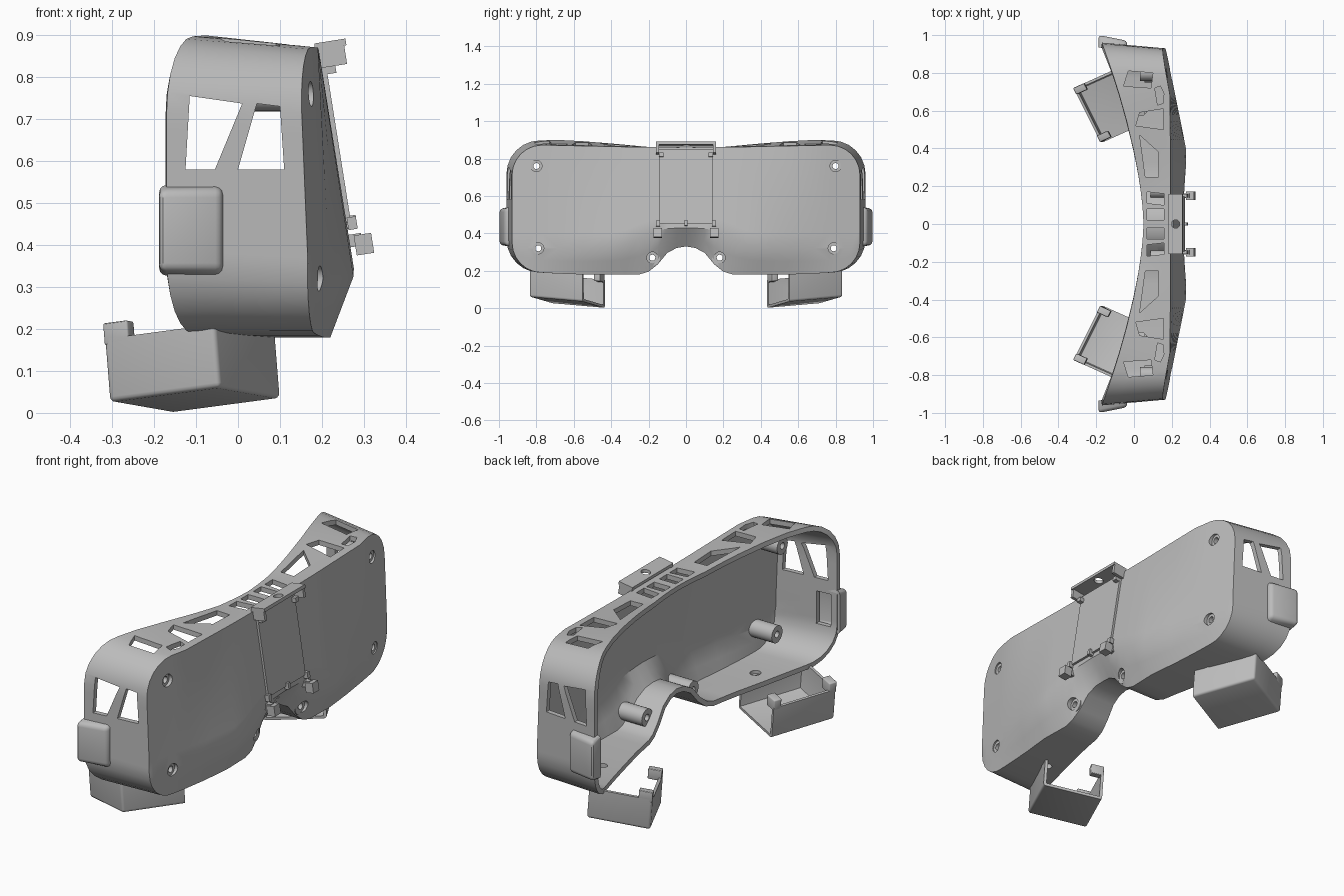
import bpy, bmesh, math
from mathutils import Matrix, Vector

if "Cube" in bpy.data.objects:
    bpy.data.objects.remove(bpy.data.objects["Cube"])

grey = bpy.data.materials.new("matte grey plastic")
grey.use_nodes = True
GREY = (0.5, 0.5, 0.5, 1)
grey.diffuse_color = GREY
grey.node_tree.nodes["Principled BSDF"].inputs["Base Color"].default_value = GREY


def make(name, bm):
    mesh = bpy.data.meshes.new(name)
    bm.to_mesh(mesh)
    bm.free()
    ob = bpy.data.objects.new(name, mesh)
    bpy.context.scene.collection.objects.link(ob)
    mesh.materials.append(grey)
    return ob


def activate(ob):
    bpy.ops.object.select_all(action='DESELECT')
    ob.select_set(True)
    bpy.context.view_layer.objects.active = ob


def modify(ob, kind, **settings):
    mod = ob.modifiers.new(kind.lower(), kind)
    for key, value in settings.items():
        setattr(mod, key, value)
    activate(ob)
    bpy.ops.object.modifier_apply(modifier=mod.name)


def finish(ob):
    activate(ob)
    bpy.ops.object.shade_smooth_by_angle(angle=math.radians(30))


def cut(ob, bm):
    bmesh.ops.recalc_face_normals(bm, faces=bm.faces)
    cutter = make("cutter", bm)
    cutter.hide_render = True
    modify(ob, 'BOOLEAN', operation='DIFFERENCE', solver='EXACT', object=cutter)
    bpy.data.objects.remove(cutter)


def prism(bm, pts, axis, lo, hi):
    place = {'x': lambda p, t: (t, p[0], p[1]),
             'y': lambda p, t: (p[0], t, p[1]),
             'z': lambda p, t: (p[0], p[1], t)}[axis]
    a = [bm.verts.new(place(p, lo)) for p in pts]
    b = [bm.verts.new(place(p, hi)) for p in pts]
    bm.faces.new(a)
    bm.faces.new(b)
    for i in range(len(pts)):
        j = (i + 1) % len(pts)
        bm.faces.new((a[i], a[j], b[j], b[i]))


def circle(cx, cy, r, n=24):
    return [(cx + r * math.cos(math.tau * i / n), cy + r * math.sin(math.tau * i / n)) for i in range(n)]


def interp(table, v):
    for (a, p), (b, q) in zip(table, table[1:]):
        if v <= b:
            return p + (q - p) * max(0, v - a) / (b - a)
    return table[-1][1]


# Shell outline and front surface
BOTTOM = [(0, .33), (.05, .322), (.1, .295), (.15, .235), (.2, .195), (.25, .18), (.6, .18), (.77, .19)]
TOP = [[(0, .86), (.3, .862), (.77, .872)],
       [(0, .86), (.2, .862), (.45, .885), (.65, .9), (.78, .897)]]
FOLD = [(0, .43), (.12, .425), (.22, .39), (.32, .345), (.42, .32)]
X_TOP = [(0, .19), (.68, .19), (.93, .145)]
X_FOLD = [(0, .28), (.38, .28), (.93, .168)]
X_BOTTOM = [(0, .19), (.2, .215), (.4, .22), (.93, .165)]


def outline(k):
    width, r = .93 + .03 * k, .16 + .02 * k
    half = [(y, interp(BOTTOM, y), interp(TOP[k], y))
            for y in (0, .05, .1, .15, .2, .25, .32, .4, .55, .68)]
    for step in range(7):
        t = math.radians(15 * step)
        drop = r * (1 - math.cos(t))
        half.append((width - r + r * math.sin(t), .19 + drop, interp(TOP[k], .8) - drop))
    return [(-y, b, t) for y, b, t in reversed(half[1:])] + half


def fold_height(y, zb):
    return max(interp(FOLD, abs(y)), zb + .04)


def front_x(y, z, zb):
    y, h = abs(y), fold_height(y, zb)
    zc = max(z, h)
    x = interp(X_TOP, y) + (interp(X_FOLD, y) - interp(X_TOP, y)) * (.88 - zc) / .56
    if z < h:
        x += (interp(X_BOTTOM, y) - x) * (h - z) / (h - zb)
    return x


def back_x(y):
    return .05 - .22 * (abs(y) / .96) ** 1.6


# Shell: front plate as columns, walls lofted from its rim to the curved back rim
bm = bmesh.new()
front, back = outline(0), outline(1)
grid, fractions = [], []
for y, zb, zt in front:
    h = fold_height(y, zb)
    zs = [zb, (zb + h) / 2] + [h + (zt - h) * j / 7 for j in range(8)]
    grid.append([bm.verts.new((front_x(y, z, zb), y, z)) for z in zs])
    fractions.append([(z - zb) / (zt - zb) for z in zs])
n, m = len(grid), len(grid[0])
for i in range(n - 1):
    for j in range(m - 1):
        bm.faces.new((grid[i][j], grid[i + 1][j], grid[i + 1][j + 1], grid[i][j + 1]))
rim = ([(i, 0) for i in range(n)] + [(n - 1, j) for j in range(1, m)]
       + [(i, m - 1) for i in range(n - 2, -1, -1)] + [(0, j) for j in range(m - 2, 0, -1)])
ring = [grid[i][j] for i, j in rim]
goals = []
for i, j in rim:
    y, zb, zt = back[i]
    goals.append(Vector((back_x(y), y, zb + (zt - zb) * fractions[i][j])))
starts = [v.co.copy() for v in ring]
for step in range(1, 5):
    new = [bm.verts.new(s.lerp(g, step / 4)) for s, g in zip(starts, goals)]
    for a in range(len(ring)):
        b = (a + 1) % len(ring)
        bm.faces.new((ring[b], ring[a], new[a], new[b]))
    ring = new
bm.normal_update()
shell = make("visor_shell", bm)
modify(shell, 'SOLIDIFY', thickness=.024, offset=-1, use_even_offset=True)

# Openings in the shell: side windows, top vents, screw holes, pod recesses
SIDE = [[(-.115, .755), (.01, .737), (-.055, .58), (-.125, .58)],
        [(.045, .737), (.1, .73), (.11, .58), (0, .58)]]
VENTS = [[(-.03, .81), (.1, .8), (.09, .72), (-.055, .73)],
         [(.11, .72), (.14, .73), (.158, .69), (.155, .64), (.125, .63)],
         [(.03, .59), (.155, .61), (.155, .5), (.01, .52)],
         [(.03, .47), (.13, .38), (.13, .25), (.06, .25)],
         [(.07, .17), (.16, .16), (.16, .1), (.07, .11)],
         [(.07, .08), (.16, .08), (.16, .02), (.07, .02)]]
SCREWS = [(.8, .76), (.79, .32), (.18, .27)]
bm = bmesh.new()
for pts in SIDE:
    prism(bm, pts, 'y', -1.1, 1.1)
prism(bm, [(-.14, .355), (-.065, .355), (-.065, .515), (-.14, .515)], 'y', -1.1, 1.1)
for s in (1, -1):
    for pts in VENTS:
        prism(bm, [(x, s * y) for x, y in pts], 'z', .78, 1)
    for y, z in SCREWS:
        prism(bm, circle(s * y, z, .03), 'x', .13, .4)
    prism(bm, circle(.04, s * .6, .025), 'z', .1, .25)
cut(shell, bm)
finish(shell)


# Screw bosses behind the plate
def boss(name, y, z):
    bm = bmesh.new()
    x = front_x(y, z, interp(BOTTOM, abs(y))) - .012
    loops = [[bm.verts.new((px, a, b)) for a, b in circle(y, z, r)]
             for px, r in ((x - .13, .042), (x, .042), (x, .016), (x - .13, .016))]
    for k in range(4):
        a, b = loops[k], loops[(k + 1) % 4]
        for i in range(len(a)):
            j = (i + 1) % len(a)
            bm.faces.new((a[i], a[j], b[j], b[i]))
    bmesh.ops.recalc_face_normals(bm, faces=bm.faces)
    finish(make(name, bm))


# Cube mapped by a function, with chosen faces left open
def mapped_box(name, place, opened=None, thickness=0, bevel=0):
    bm = bmesh.new()
    bmesh.ops.create_cube(bm, size=1, matrix=Matrix.Translation((.5, .5, .5)))
    drop = [f for f in bm.faces if opened and opened(f.calc_center_median())]
    for v in bm.verts:
        v.co = place(*v.co)
    bmesh.ops.recalc_face_normals(bm, faces=bm.faces)
    bmesh.ops.delete(bm, geom=drop, context='FACES')
    ob = make(name, bm)
    if bevel:
        modify(ob, 'BEVEL', width=bevel, segments=3)
    if thickness:
        modify(ob, 'SOLIDIFY', thickness=thickness, offset=-1, use_even_offset=True)
    finish(ob)


def pod_point(s):
    return lambda a, b, c: Vector((-.188 + .152 * a, s * (1 - .03 * a if b > .5 else .935),
                                   .327 + .216 * c + (.012 * (1 - 2 * c) if b > .5 else 0)))


def tray_point(s, lo=(0, 0, 0), hi=(1, 1, 1)):
    u, v, w = Vector((.264, .119, .035)), Vector((.143, -.286, -.025)), Vector((-.012, 0, .15))

    def place(*abc):
        a, b, c = (l + (h - l) * t for l, h, t in zip(lo, hi, abc))
        p = Vector((-.308, .72, .026)) + u * a + v * b + w * c
        return Vector((p.x, p.y * s, p.z))
    return place


for s, side in ((1, "left"), (-1, "right")):
    for (y, z), spot in zip(SCREWS, ("upper", "lower", "nose")):
        boss(f"{side}_{spot}_screw_boss", s * y, z)
    mapped_box(f"{side}_side_pod", pod_point(s), lambda p: p.y < .1, .014, .018)
    # Tilted tray below, open on top and towards the nose
    mapped_box(f"{side}_tray", tray_point(s), lambda p: p.z > .9 or p.y > .9, .014, .012)
    mapped_box(f"{side}_tray_outer_clip", tray_point(s, (0, 0, .9), (.22, .12, 1.25)), bevel=.005)
    mapped_box(f"{side}_tray_inner_clip", tray_point(s, (0, .88, .9), (.22, 1, 1.25)), bevel=.005)


# Centre bracket, tilted with the plate
def block(name, centre, size):
    bm = bmesh.new()
    tilt = Matrix.Rotation(math.radians(-9), 4, 'Y')
    bmesh.ops.create_cube(bm, size=1, matrix=Matrix.Translation(centre) @ tilt @ Matrix.Diagonal((*size, 1)))
    return make(name, bm)


bar = block("bracket_top_bar", (.22, 0, .878), (.075, .32, .016))
bm = bmesh.new()
prism(bm, circle(.22, 0, .022), 'z', .8, .95)
cut(bar, bm)
finish(bar)
block("centre_panel", (.232, 0, .65), (.012, .29, .4))
block("centre_nub", (.27, 0, .455), (.025, .016, .03))
for s, side in ((1, "left"), (-1, "right")):
    block(f"{side}_bracket_tab", (.221, s * .152, .853), (.07, .016, .055))
    block(f"{side}_bracket_hook", (.213, s * .132, .818), (.04, .024, .022))
    block(f"{side}_lower_clip", (.3, s * .15, .402), (.042, .045, .048))
    block(f"{side}_lower_clip_arm", (.27, s * .15, .41), (.05, .025, .03))
    block(f"{side}_lower_clip_post", (.272, s * .15, .452), (.022, .02, .03))
